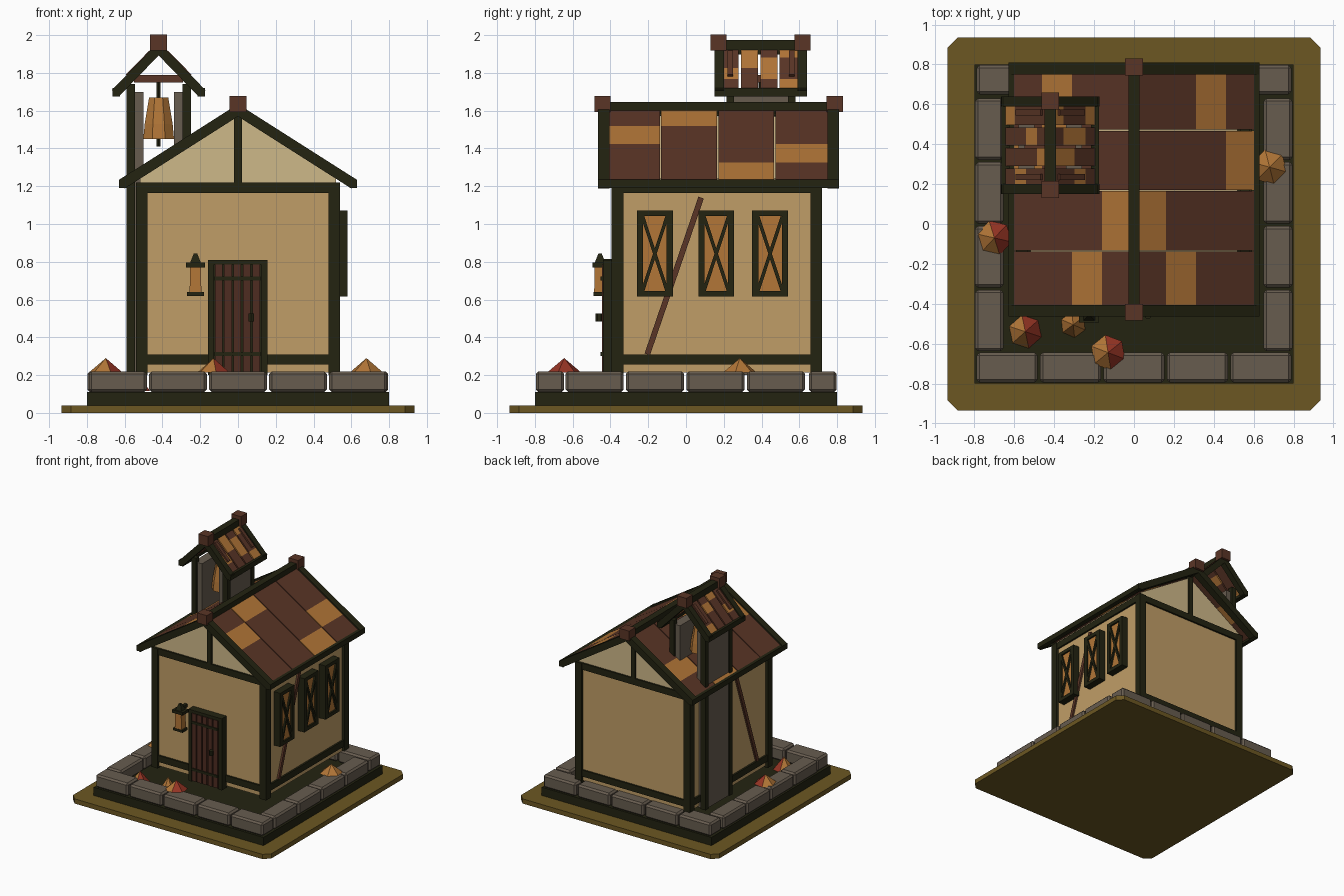
import bpy, bmesh, math
from mathutils import Vector, Matrix

if "Cube" in bpy.data.objects:
    bpy.data.objects.remove(bpy.data.objects["Cube"])


def mat(name, r, g, b):
    m = bpy.data.materials.new(name)
    lin = [((c / 255 + 0.055) / 1.055) ** 2.4 if c > 10 else c / 255 / 12.92 for c in (r, g, b)]
    m.diffuse_color = (*lin, 1)
    m.use_nodes = True
    m.node_tree.nodes["Principled BSDF"].inputs["Base Color"].default_value = m.diffuse_color
    return m


OLIVE = mat("olive ground", 108, 87, 34)
DARK = mat("dark timber", 35, 35, 17)
STONE = mat("grey stone", 103, 92, 79)
TAN = mat("tan plaster", 192, 158, 103)
CREAM = mat("cream plaster", 206, 184, 137)
BROWN = mat("roof brown", 90, 53, 38)
DOOR = mat("door brown", 78, 44, 33)
AMBER = mat("amber", 178, 118, 55)
RED = mat("leaf red", 150, 52, 36)


class Part:
    """One named object gathered from boxes, beams, prisms and lathes."""

    def __init__(self, name, *mats):
        self.name, self.mats, self.bm = name, mats, bmesh.new()

    def block(self, matrix, mi=0):
        geo = bmesh.ops.create_cube(self.bm, size=1, matrix=matrix)
        for f in {f for v in geo["verts"] for f in v.link_faces}:
            f.material_index = mi
        return self

    def box(self, x0, x1, y0, y1, z0, z1, mi=0):
        m = Matrix.Translation(((x0 + x1) / 2, (y0 + y1) / 2, (z0 + z1) / 2))
        return self.block(m @ Matrix.Diagonal((x1 - x0, y1 - y0, z1 - z0, 1)), mi)

    def beam(self, p, q, side, width, thick, mi=0):
        # bar from p to q; width runs along the side vector
        p, q, s = Vector(p), Vector(q), Vector(side)
        d = (q - p).normalized()
        n = d.cross(s)
        rot = Matrix((d, s, n)).transposed().to_4x4()
        size = Matrix.Diagonal(((q - p).length, width, thick, 1))
        return self.block(Matrix.Translation((p + q) / 2) @ rot @ size, mi)

    def prism(self, pts, vec):
        f = self.bm.faces.new([self.bm.verts.new(p) for p in pts])
        ext = bmesh.ops.extrude_face_region(self.bm, geom=[f])["geom"]
        bmesh.ops.translate(self.bm, vec=vec, verts=[e for e in ext if isinstance(e, bmesh.types.BMVert)])
        return self

    def cone(self, x, y, z0, z1, r0, r1, n, turn=0.0):
        m = Matrix.Translation((x, y, (z0 + z1) / 2)) @ Matrix.Rotation(turn, 4, "Z")
        bmesh.ops.create_cone(self.bm, cap_ends=True, segments=n, radius1=r0, radius2=r1,
                              depth=z1 - z0, matrix=m)
        return self

    def done(self, bevel=0):
        bmesh.ops.recalc_face_normals(self.bm, faces=self.bm.faces)
        me = bpy.data.meshes.new(self.name)
        self.bm.to_mesh(me)
        self.bm.free()
        for m in self.mats:
            me.materials.append(m)
        ob = bpy.data.objects.new(self.name, me)
        bpy.context.collection.objects.link(ob)
        if bevel:
            b = ob.modifiers.new("bevel", "BEVEL")
            b.width, b.segments = bevel, 1
        return ob


# Ground slab with cut corners, and dark plinth
a, c = 0.935, 0.885
outline = [(-c, -a), (c, -a), (a, -c), (a, c), (c, a), (-c, a), (-a, c), (-a, -c)]
Part("ground_slab", OLIVE).prism([(x, y, 0) for x, y in outline], (0, 0, 0.04)).done()
Part("plinth", DARK).box(-0.8, 0.8, -0.8, 0.8, 0.04, 0.11).done()

# Ring of kerb stones
cuts = [-0.795, -0.477, -0.159, 0.159, 0.477, 0.795]
stones = Part("kerb_stones", STONE)
for i in range(5):
    for y0, y1 in ((-0.795, -0.645), (0.65, 0.797)):
        stones.box(cuts[i] + 0.006, cuts[i + 1] - 0.006, y0, y1, 0.11, 0.22)
for x0, x1 in ((-0.797, -0.655), (0.65, 0.795)):
    for i in range(4):
        stones.box(x0, x1, -0.638 + 0.32 * i, -0.33 + 0.32 * i, 0.11, 0.22)
stones.done(0.014)

# House body and gables
Part("walls", TAN).box(-0.52, 0.52, -0.375, 0.70, 0.215, 1.2).done()
gable = [(-0.52, 1.2), (0.52, 1.2), (0.52, 1.24), (0, 1.57), (-0.52, 1.24)]
Part("gables", CREAM).prism([(x, -0.375, z) for x, z in gable], (0, 1.075, 0)).done()

# Timber frame
frame = Part("timber_frame", DARK)
for x0, x1 in ((-0.54, -0.48), (0.48, 0.54)):
    for y0, y1 in ((-0.395, -0.33), (0.66, 0.72)):
        frame.box(x0, x1, y0, y1, 0.2, 1.22)
for z0, z1 in ((0.255, 0.31), (1.165, 1.22)):
    for y0, y1 in ((-0.39, -0.34), (0.67, 0.715)):
        frame.box(-0.5, 0.5, y0, y1, z0, z1)
    for x0, x1 in ((-0.535, -0.49), (0.49, 0.535)):
        frame.box(x0, x1, -0.36, 0.69, z0, z1)
for y0, y1 in ((-0.39, -0.36), (0.69, 0.715)):
    frame.box(-0.02, 0.02, y0, y1, 1.2, 1.57)
frame.done()
braces = Part("wall_braces", BROWN)
for x in (-0.525, 0.525):
    braces.beam((x, -0.205, 0.31), (x, 0.08, 1.14), (1, 0, 0), 0.02, 0.03)
braces.done()


def roof(name, cx, apex, slope, run, y0, y1, rw, thick, strips, cuts_y, light, gap):
    """Gabled roof: tile strips with one pale tile each, rafters, eaves, ridge and caps."""
    at = lambda s, u, y: (cx + s * u, y, apex - slope * u)
    tiles = Part(name + "_tiles", BROWN, AMBER)
    timber = Part(name + "_timber", DARK)
    step = (run - 0.01) / 4
    for s in (-1, 1):
        for k in range(strips):
            ya, yb = cuts_y[k] + gap, cuts_y[k + 1] - gap
            for j in range(4):
                tiles.beam(at(s, step * j, (ya + yb) / 2), at(s, step * (j + 1), (ya + yb) / 2),
                           (0, 1, 0), yb - ya, 0.03, int(j in light[s][k]))
        for y in (y0 + rw / 2, y1 - rw / 2):
            timber.beam(at(s, 0, y), at(s, run, y), (0, 1, 0), rw, thick)
        timber.beam(at(s, run - 0.005, y0), at(s, run - 0.005, y1), (1, 0, 0), 0.04, 0.045)
    timber.box(cx - 0.028, cx + 0.028, y0, y1, apex - 0.03, apex + 0.045)
    tiles.done()
    timber.done()
    caps = Part(name + "_ridge_caps", BROWN)
    for ya in (y0 - 0.02, y1 - 0.065):
        caps.box(cx - 0.045, cx + 0.045, ya, ya + 0.085, apex - 0.01, apex + 0.075)
    caps.done()


main = [(1,), (0,), (3,), (2,)]
roof("main_roof", 0, 1.602, 0.636, 0.615, -0.465, 0.81, 0.06, 0.055, 4,
     (-0.41, -0.135, 0.168, 0.47, 0.755), {-1: main, 1: main}, 0.003)

# Bell tower
TX, TY = -0.42, 0.395
roof("tower_roof", TX, 1.928, 1.03, 0.23, 0.15, 0.64, 0.05, 0.05, 4,
     (0.19, 0.285, 0.388, 0.49, 0.6),
     {-1: [(2,), (0,), (1,), (3,)], 1: [(2,), (0, 1), (1, 2), (0, 3)]}, 0.006)
posts = Part("tower_posts", DARK)
panels = Part("tower_panels", STONE)
strips = Part("tower_roof_battens", BROWN)
for s, z0 in ((-1, 0.2), (1, 1.25)):
    xs = sorted((TX + s * 0.17, TX + s * 0.125))
    xp = sorted((TX + s * 0.16, TX + s * 0.08))
    for y in (0.215, 0.54):
        posts.box(*xs, y, y + 0.04, z0, 1.74)
        strips.beam((TX + s * 0.04, y + 0.02, 1.91), (TX + s * 0.165, y + 0.02, 1.782),
                    (0, 1, 0), 0.03, 0.025)
    panels.box(*xp, 0.23, 0.565, z0, 1.7)
posts.done()
panels.done()
strips.done()
Part("bell_crossbeam", BROWN).box(TX - 0.13, TX + 0.13, TY - 0.03, TY + 0.03, 1.75, 1.79).done()
Part("bell_rod", DARK).cone(TX, TY, 1.41, 1.75, 0.012, 0.012, 6).done()
bell = Part("bell", AMBER)
bell.cone(TX, TY, 1.45, 1.53, 0.088, 0.08, 8, math.pi / 8)
bell.cone(TX, TY, 1.53, 1.67, 0.08, 0.055, 8, math.pi / 8).done()

# Door with planks, bands and knob
door = Part("door_frame", DARK)
door.box(-0.16, 0.155, -0.425, -0.37, 0.2, 0.81)
door.box(-0.16, -0.128, -0.44, -0.37, 0.2, 0.81).box(0.123, 0.155, -0.44, -0.37, 0.2, 0.81)
door.box(-0.16, 0.155, -0.44, -0.37, 0.785, 0.81)
for z in (0.3, 0.7):
    door.box(-0.125, 0.12, -0.452, -0.42, z, z + 0.022)
door.cone(0.07, -0.46, 0.485, 0.525, 0.018, 0.018, 6).done()
planks = Part("door_planks", DOOR)
for i in range(5):
    planks.box(-0.123 + 0.05 * i, -0.083 + 0.05 * i, -0.445, -0.4, 0.21, 0.785)
planks.done()

# Lantern on a bracket
LX, LY = -0.225, -0.455
lamp = Part("lantern_frame", DARK)
lamp.box(LX - 0.045, LX + 0.045, LY - 0.035, LY + 0.035, 0.62, 0.64)
lamp.box(LX - 0.05, LX + 0.05, LY - 0.04, LY + 0.04, 0.77, 0.795)
lamp.cone(LX, LY, 0.795, 0.845, 0.04, 0.012, 4, math.pi / 4)
lamp.box(LX - 0.012, LX + 0.012, LY, -0.37, 0.79, 0.815).done()
Part("lantern_glass", AMBER).cone(LX, LY, 0.64, 0.77, 0.044, 0.04, 4, math.pi / 4).done()

# Three windows on the right wall
panes = Part("window_panes", AMBER)
bars = Part("window_frames", DARK)
for y in (-0.165, 0.16, 0.445):
    panes.box(0.5, 0.566, y - 0.07, y + 0.07, 0.64, 1.045)
    for s in (-1, 1):
        e = sorted((y + s * 0.095, y + s * 0.062))
        bars.box(0.51, 0.58, *e, 0.615, 1.072)
        bars.beam((0.57, y - s * 0.065, 0.645), (0.57, y + s * 0.065, 1.04), (1, 0, 0), 0.02, 0.018)
    for z in (0.615, 1.042):
        bars.box(0.51, 0.58, y - 0.065, y + 0.065, z, z + 0.03)
panes.done()
bars.done()

# Fallen leaf heaps: low pyramids with alternating colours
heaps = [(-0.7, -0.07, 0.22, 0.09, 1), (0.68, 0.285, 0.22, 0.09, 0), (-0.545, -0.54, 0.12, 0.085, 1),
         (-0.13, -0.645, 0.22, 0.09, 1), (-0.305, -0.505, 0.12, 0.065, 0)]
for n, (x, y, z, r, red) in enumerate(heaps):
    h = Part("leaf_heap_%d" % (n + 1), AMBER, RED)
    h.cone(x, y, z - 0.005, z + 0.07 + (0.03 if z < 0.2 else 0), r, 0, 6, 0.3 + n)
    for f in h.bm.faces:
        d = f.calc_center_median() - Vector((x, y, z))
        f.material_index = int(red and d.x > -0.01 and f.normal.z > 0.1)
    h.done()
